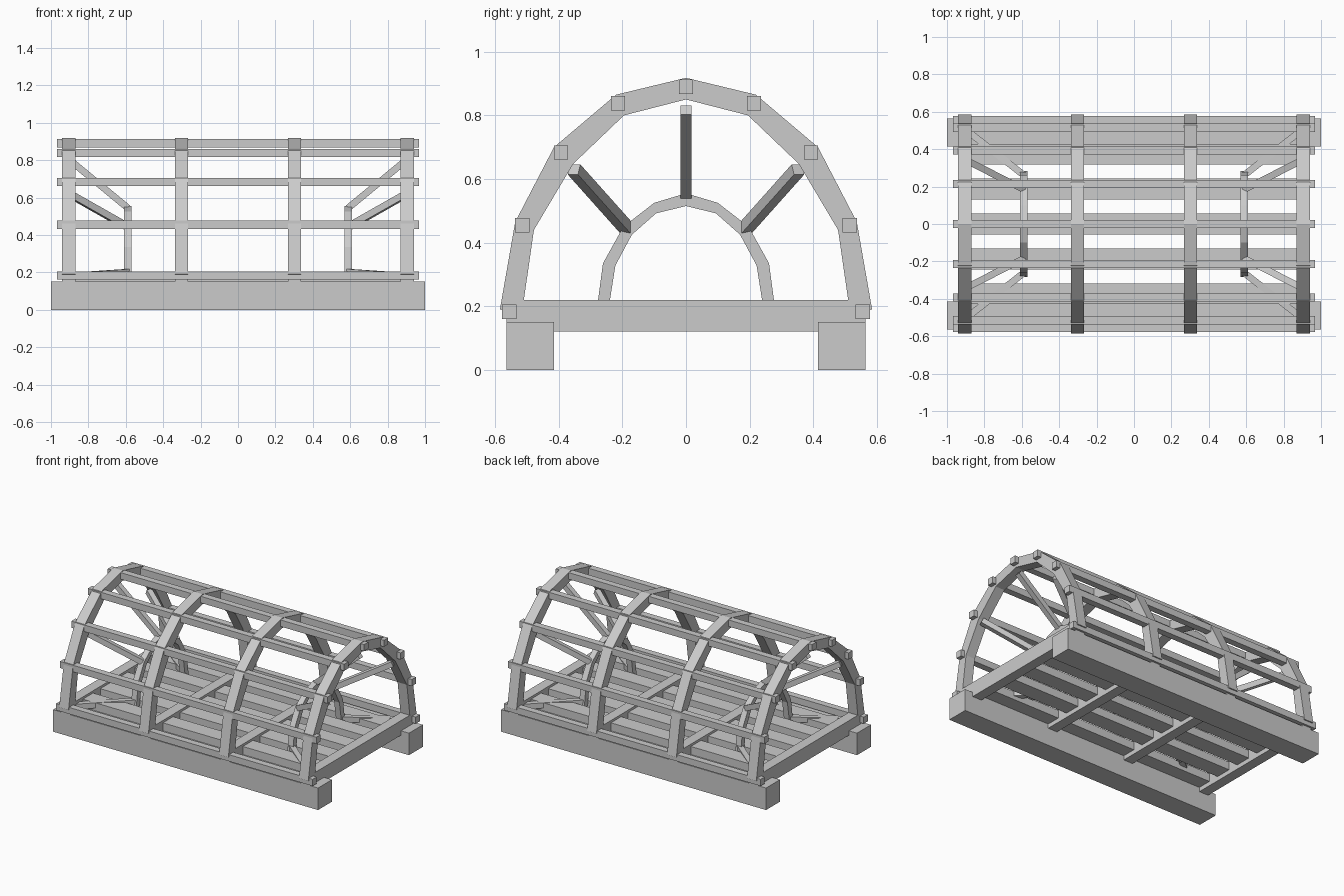
import bpy
import bmesh
from mathutils import Vector, Matrix

if "Cube" in bpy.data.objects:
    bpy.data.objects.remove(bpy.data.objects["Cube"], do_unlink=True)

wood = bpy.data.materials.new("pale grey wood")
wood.use_nodes = True
GREY = (0.6, 0.6, 0.6, 1)
wood.diffuse_color = GREY
wood.node_tree.nodes["Principled BSDF"].inputs["Base Color"].default_value = GREY


def finish(name, bm):
    bmesh.ops.recalc_face_normals(bm, faces=bm.faces)
    mesh = bpy.data.meshes.new(name)
    bm.to_mesh(mesh)
    bm.free()
    mesh.materials.append(wood)
    obj = bpy.data.objects.new(name, mesh)
    bpy.context.collection.objects.link(obj)
    return obj


def box(name, centre, size):
    bm = bmesh.new()
    bmesh.ops.create_cube(bm, size=1, matrix=Matrix.Translation(centre) @ Matrix.Diagonal((*size, 1)))
    return finish(name, bm)


def strut(name, start, end, thick):
    """Square bar between two points, with one pair of sides kept level."""
    a, b = Vector(start), Vector(end)
    along = (b - a).normalized()
    side = along.cross(Vector((0, 0, 1))).normalized()
    up = side.cross(along)
    turn = Matrix((along, side, up)).transposed().to_4x4()
    scale = Matrix.Diagonal(((b - a).length, thick, thick, 1))
    bm = bmesh.new()
    bmesh.ops.create_cube(bm, size=1, matrix=Matrix.Translation((a + b) / 2) @ turn @ scale)
    return finish(name, bm)


def hoop(name, x, width, outer, inner):
    """Faceted arch from half profiles running from foot to crown, mirrored in y."""
    full = [p + [(-y, z) for y, z in reversed(p[:-1])] for p in (outer, inner)]
    bm = bmesh.new()
    rings = []
    for (yo, zo), (yi, zi) in zip(*full):
        corners = [(x - width / 2, yo, zo), (x + width / 2, yo, zo),
                   (x + width / 2, yi, zi), (x - width / 2, yi, zi)]
        rings.append([bm.verts.new(c) for c in corners])
    for r, s in zip(rings, rings[1:]):
        for i in range(4):
            j = (i + 1) % 4
            bm.faces.new((r[i], r[j], s[j], s[i]))
    bm.faces.new(rings[0])
    bm.faces.new(rings[-1])
    return finish(name, bm)


SIDES = (("left", 1), ("right", -1))
FRONT_BACK = (("front", -1), ("back", 1))

# Base runners
for label, s in FRONT_BACK:
    box(f"{label}_runner", (0, s * 0.49, 0.075), (2, 0.15, 0.15))

# Cross beams and the large hoops standing on them
outer = [(-0.585, 0.19), (-0.537, 0.465), (-0.415, 0.70), (-0.22, 0.865), (0, 0.918)]
inner = [(-0.516, 0.177), (-0.478, 0.44), (-0.355, 0.647), (-0.195, 0.80), (0, 0.85)]
for i in range(4):
    x = -0.905 + i * 0.6033
    box(f"cross_beam_{i + 1}", (x, 0, 0.17), (0.07, 1.13, 0.10))
    hoop(f"hoop_{i + 1}", x, 0.07, outer, inner)

# Floor slats
for i in range(5):
    box(f"floor_slat_{i + 1}", (0, (i - 2) * 0.187, 0.177), (1.87, 0.11, 0.055))

# Long laths let into the hoops
for i, (y, z) in enumerate([(0.556, 0.183), (0.515, 0.455), (0.393, 0.683), (0.214, 0.838)]):
    for label, s in FRONT_BACK:
        box(f"{label}_lath_{i + 1}", (0, s * y, z), (1.935, 0.045, 0.045))
box("ridge_lath", (0, 0, 0.89), (1.935, 0.045, 0.045))

# Small entrance hoops and the struts tying them to the end hoops
small_outer = [(-0.283, 0.17), (-0.261, 0.335), (-0.197, 0.45), (-0.10, 0.525), (0, 0.555)]
small_inner = [(-0.247, 0.17), (-0.222, 0.328), (-0.17, 0.425), (-0.094, 0.492), (0, 0.515)]
for label, s in SIDES:
    hoop(f"{label}_entrance_hoop", s * 0.59, 0.04, small_outer, small_inner)
    strut(f"{label}_top_strut", (s * 0.59, 0, 0.545), (s * 0.92, 0, 0.817), 0.036)
    for where, t in FRONT_BACK:
        strut(f"{label}_{where}_side_strut", (s * 0.59, t * 0.185, 0.443),
              (s * 0.92, t * 0.352, 0.63), 0.036)
        strut(f"{label}_{where}_floor_strut", (s * 0.59, t * 0.262, 0.20),
              (s * 0.92, t * 0.52, 0.178), 0.036)
